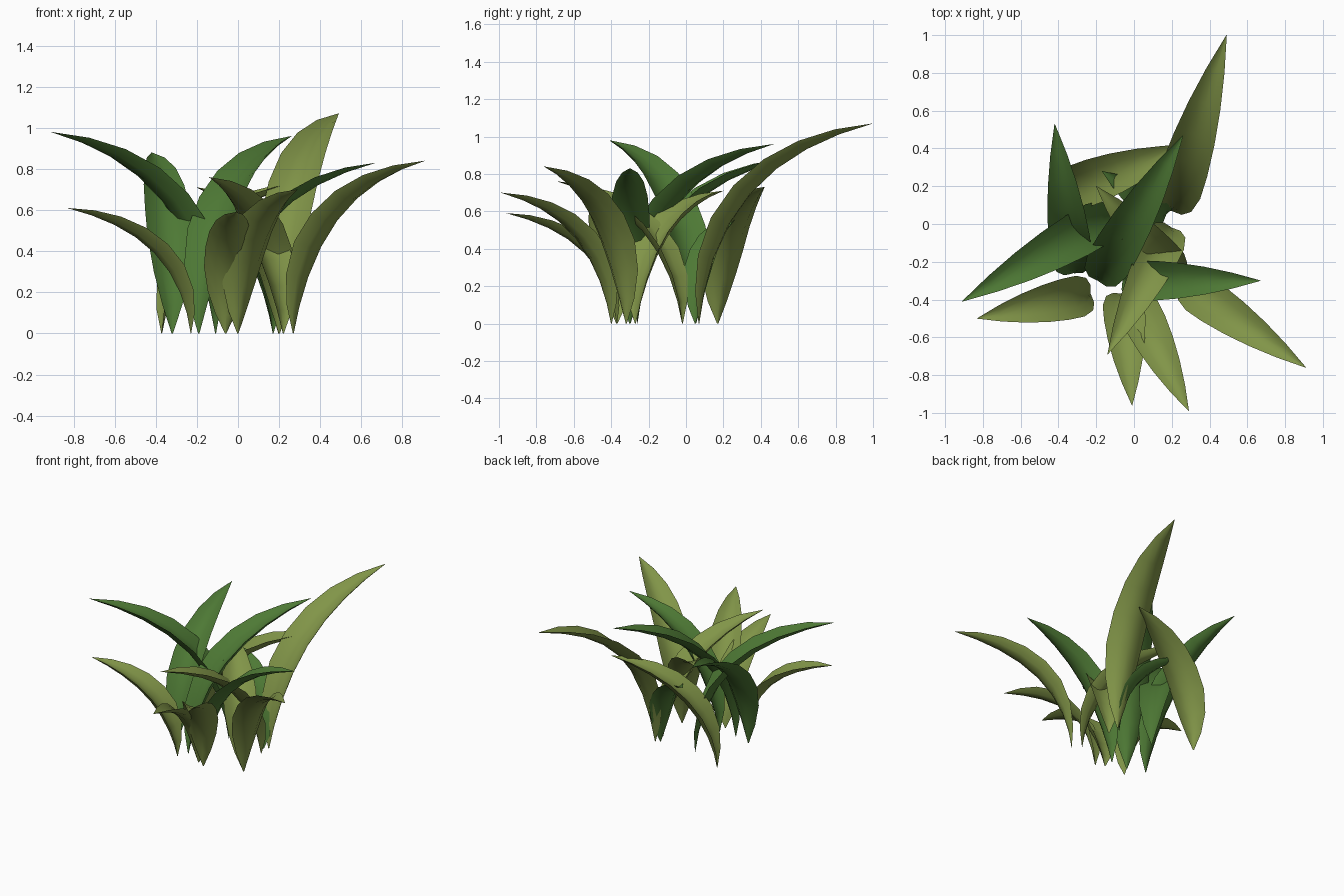
import bpy, bmesh, math
from mathutils import Vector

if "Cube" in bpy.data.objects:
    bpy.data.objects.remove(bpy.data.objects["Cube"])


def material(name, rgb):
    m = bpy.data.materials.new(name)
    m.diffuse_color = (*rgb, 1)
    m.use_nodes = True
    m.node_tree.nodes["Principled BSDF"].inputs["Base Color"].default_value = m.diffuse_color
    return m


OLIVE = material("olive_leaf", (0.22, 0.30, 0.065))
GREEN = material("deep_green_leaf", (0.075, 0.19, 0.035))

# width along the blade: (position, relative half width)
PROFILE = [(0.0, 0.03), (0.1, 0.45), (0.22, 0.8), (0.36, 1.0), (0.5, 1.0),
           (0.64, 0.9), (0.77, 0.7), (0.89, 0.4), (1.0, 0.01)]


def leaf(name, base, tip, half, mat):
    """Arching trough-shaped blade, pointed at both ends."""
    a, c = Vector((*base, 0)), Vector(tip)
    b = a.lerp(c, 0.06)
    b.z = c.z * 0.81
    out = Vector((c.x - a.x, c.y - a.y, 0)).normalized()
    side = Vector((-out.y, out.x, 0))
    bm = bmesh.new()
    rings = []
    for t, w in PROFILE:
        p = a * (1 - t) ** 2 + b * 2 * t * (1 - t) + c * t * t
        tan = ((b - a) * (1 - t) + (c - b) * t).normalized()
        up = tan.cross(side).normalized()
        hw = half * w
        ring = []
        # upper face across, then the deeper underside back
        for u, depth in [(-1, 0), (-.5, .75), (0, 1), (.5, .75), (1, 0),
                         (.55, 1.0), (0, 1.25), (-.55, 1.0)]:
            ring.append(bm.verts.new(p + side * u * hw + up * (0.45 - 0.45 * depth) * hw))
        rings.append(ring)
    n = len(rings[0])
    for r, s in zip(rings, rings[1:]):
        for i in range(n):
            j = (i + 1) % n
            bm.faces.new((r[i], r[j], s[j], s[i]))
    bm.faces.new(rings[0])
    bm.faces.new(rings[-1])
    bmesh.ops.recalc_face_normals(bm, faces=bm.faces)
    me = bpy.data.meshes.new(name)
    bm.to_mesh(me)
    bm.free()
    me.materials.append(mat)
    ob = bpy.data.objects.new(name, me)
    bpy.context.collection.objects.link(ob)
    bpy.context.view_layer.objects.active = ob
    ob.select_set(True)
    bpy.ops.object.shade_smooth_by_angle(angle=math.radians(50))
    ob.select_set(False)


# base (x, y), tip (x, y, z), half width
olive = [
    ((0.20, 0.07), (0.49, 1.00, 1.07), 0.125),
    ((0.27, -0.32), (0.91, -0.76, 0.84), 0.11),
    ((0.00, -0.40), (0.29, -0.99, 0.70), 0.11),
    ((-0.06, -0.37), (-0.01, -0.96, 0.59), 0.11),
    ((0.20, -0.02), (-0.14, -0.69, 0.76), 0.11),
    ((0.22, -0.27), (-0.20, 0.20, 0.71), 0.11),
    ((-0.37, 0.17), (0.31, 0.42, 0.73), 0.12),
    ((-0.23, -0.37), (-0.83, -0.50, 0.61), 0.11),
]
green = [
    ((-0.19, -0.30), (0.26, 0.47, 0.96), 0.12),
    ((-0.11, 0.05), (-0.91, -0.41, 0.98), 0.12),
    ((-0.32, -0.26), (-0.42, 0.53, 0.88), 0.11),
    ((-0.06, -0.30), (0.67, -0.30, 0.83), 0.105),
    ((0.17, 0.05), (-0.17, 0.28, 0.57), 0.09),
]
for i, (b, t, w) in enumerate(olive):
    leaf(f"olive_leaf_{i + 1}", b, t, w, OLIVE)
for i, (b, t, w) in enumerate(green):
    leaf(f"green_leaf_{i + 1}", b, t, w, GREEN)
